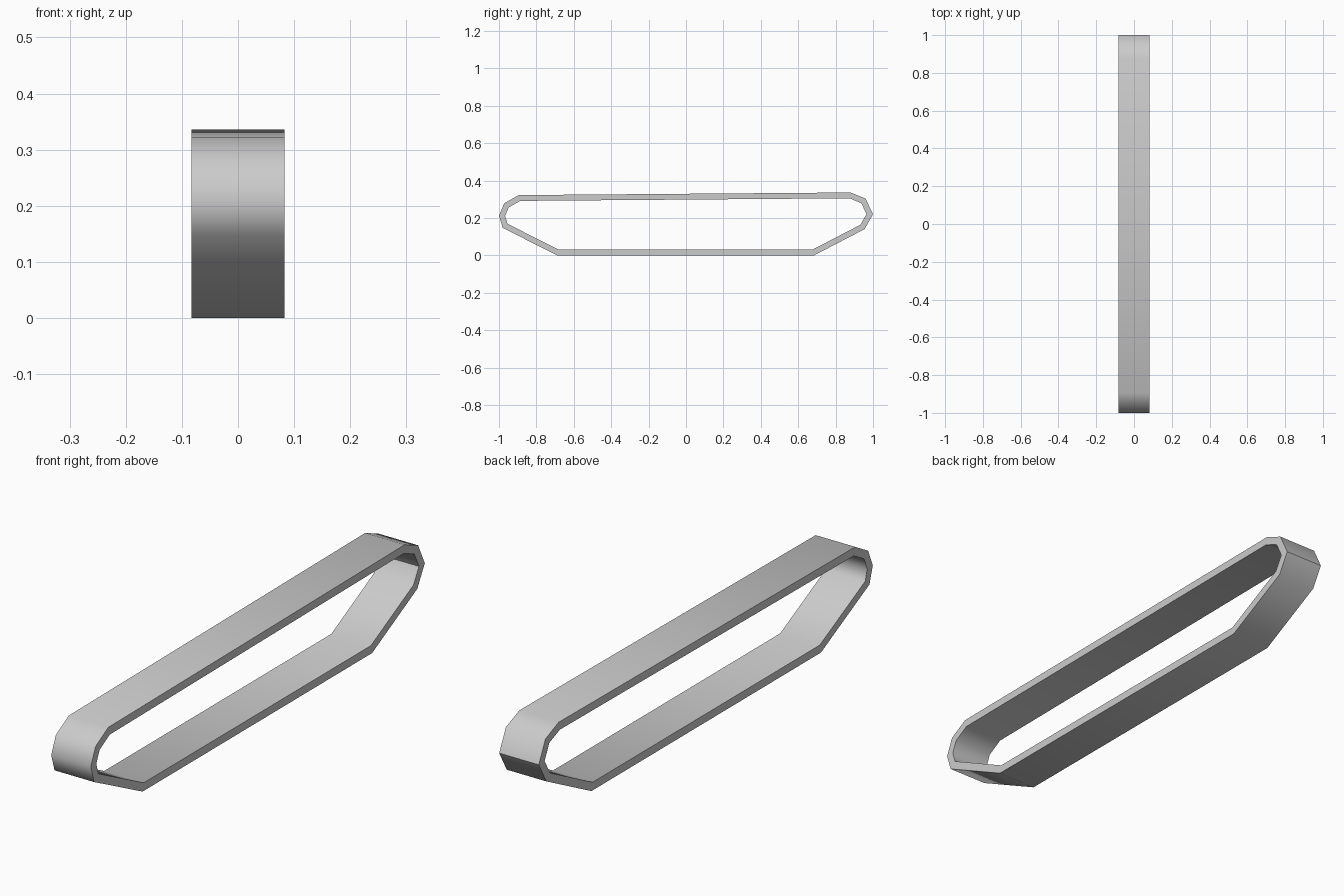
import bpy, bmesh, math
from mathutils import Vector

if "Cube" in bpy.data.objects:
    bpy.data.objects.remove(bpy.data.objects["Cube"])

HALF_WIDTH = 0.083
THICKNESS = 0.031

# Side profile of the belt (y, z), running counter-clockwise from the bottom front
OUTER = [Vector(p) for p in (
    (-0.69, 0), (0.685, 0), (0.955, 0.14), (1, 0.22), (0.96, 0.303),
    (0.88, 0.336), (-0.895, 0.322), (-0.972, 0.278), (-1, 0.212), (-0.98, 0.147))]


def inset(points, distance):
    """Mitred inward offset of a counter-clockwise loop."""
    result = []
    for i, p in enumerate(points):
        before = (p - points[i - 1]).normalized()
        after = (points[(i + 1) % len(points)] - p).normalized()
        n1, n2 = Vector((-before.y, before.x)), Vector((-after.y, after.x))
        result.append(p + (n1 + n2) * distance / (1 + n1.dot(n2)))
    return result


# Rubber colour
grey = bpy.data.materials.new("track_grey")
grey.use_nodes = True
colour = (0.6, 0.6, 0.6, 1)
grey.diffuse_color = colour
grey.node_tree.nodes["Principled BSDF"].inputs["Base Color"].default_value = colour

# Closed belt: outer and inner loops on both sides, bridged into a ring
bm = bmesh.new()
loops = [[bm.verts.new((x, p.x, p.y)) for p in loop]
         for x, loop in ((HALF_WIDTH, OUTER), (HALF_WIDTH, inset(OUTER, THICKNESS)),
                         (-HALF_WIDTH, inset(OUTER, THICKNESS)), (-HALF_WIDTH, OUTER))]
count = len(OUTER)
for k in range(4):
    a, b = loops[k], loops[(k + 1) % 4]
    for i in range(count):
        j = (i + 1) % count
        bm.faces.new((a[i], a[j], b[j], b[i]))
bmesh.ops.recalc_face_normals(bm, faces=bm.faces)
mesh = bpy.data.meshes.new("track_belt")
bm.to_mesh(mesh)
bm.free()
mesh.materials.append(grey)
belt = bpy.data.objects.new("track_belt", mesh)
bpy.context.collection.objects.link(belt)

# Smooth around the loop, crisp along the rims
bpy.ops.object.select_all(action='DESELECT')
belt.select_set(True)
bpy.context.view_layer.objects.active = belt
bpy.ops.object.shade_smooth_by_angle(angle=math.radians(50))
